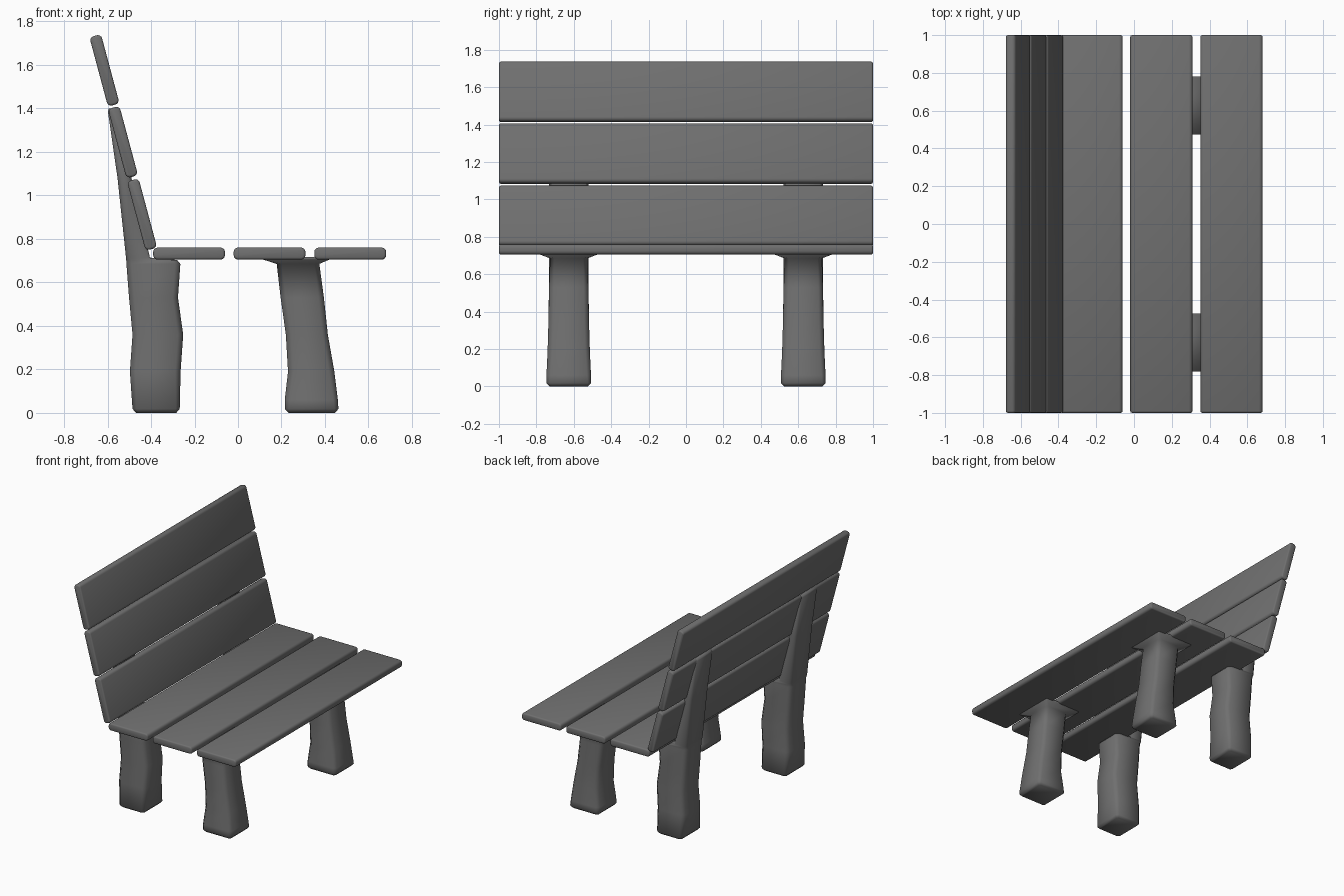
import bpy, bmesh
from math import radians
from mathutils import Vector

if "Cube" in bpy.data.objects:
    bpy.data.objects.remove(bpy.data.objects["Cube"])

# Dark grey for the whole bench
dark = bpy.data.materials.new("dark_grey")
dark.diffuse_color = (0.16, 0.16, 0.16, 1)
dark.use_nodes = True
dark.node_tree.nodes["Principled BSDF"].inputs["Base Color"].default_value = dark.diffuse_color


def add_object(name, bm):
    """Turn a bmesh into a dark, fully smooth-shaded object."""
    bmesh.ops.recalc_face_normals(bm, faces=bm.faces[:])
    for f in bm.faces:
        f.smooth = True
    mesh = bpy.data.meshes.new(name)
    bm.to_mesh(mesh)
    bm.free()
    mesh.materials.append(dark)
    obj = bpy.data.objects.new(name, mesh)
    bpy.context.collection.objects.link(obj)
    return obj


def slat(name, x, z, tilt=0):
    """Plank 2 long, with rounded long edges; tilt is measured from flat."""
    bm = bmesh.new()
    bmesh.ops.create_cube(bm, size=1)
    bmesh.ops.scale(bm, vec=Vector((0.33, 2.0, 0.055)), verts=bm.verts[:])
    long_edges = [e for e in bm.edges if abs(e.verts[0].co.y - e.verts[1].co.y) > 1]
    bmesh.ops.bevel(bm, geom=long_edges, offset=0.02, segments=4,
                    profile=0.5, affect='EDGES')
    obj = add_object(name, bm)
    obj.location = (x, 0, z)
    obj.rotation_euler = (0, radians(tilt), 0)
    mod = obj.modifiers.new("soft_ends", 'BEVEL')
    mod.width, mod.segments = 0.01, 2
    mod.limit_method, mod.angle_limit = 'ANGLE', radians(50)


def leg(name, rings):
    """Loft of corner-cut rectangles (z, x0, x1, half width, cut) on each side."""
    for side, label in ((-1, "right"), (1, "left")):
        bm = bmesh.new()
        loops = []
        for z, x0, x1, h, c in rings:
            a, b, y0, y1 = x0 + c, x1 - c, 0.627 * side - h, 0.627 * side + h
            outline = ((a, y0), (b, y0), (x1, y0 + c), (x1, y1 - c),
                       (b, y1), (a, y1), (x0, y1 - c), (x0, y0 + c))
            loops.append([bm.verts.new((x, y, z)) for x, y in outline])
        for a, b in zip(loops, loops[1:]):
            for i in range(8):
                j = (i + 1) % 8
                bm.faces.new((a[i], a[j], b[j], b[i]))
        bm.faces.new(loops[0])
        bm.faces.new(loops[-1])
        add_object(f"{name}_{label}", bm)


# Seat planks
for n, x in enumerate((-0.225, 0.145, 0.516)):
    slat(f"seat_slat_{n + 1}", x, 0.7325)

# Backrest planks, leaning backwards
for n, (x, z) in enumerate(((-0.441, 0.912), (-0.529, 1.245), (-0.614, 1.575))):
    slat(f"back_slat_{n + 1}", x, z, 75)

# Front legs, flaring into a plate under the seat
leg("front_leg", [
    (0.0, 0.232, 0.445, 0.103, 0.012), (0.018, 0.215, 0.462, 0.12, 0.018),
    (0.06, 0.215, 0.459, 0.119, 0.022), (0.19, 0.23, 0.443, 0.113, 0.025),
    (0.36, 0.22, 0.413, 0.108, 0.025), (0.53, 0.196, 0.395, 0.105, 0.025),
    (0.685, 0.178, 0.374, 0.10, 0.022), (0.705, 0.115, 0.42, 0.153, 0.006),
    (0.716, 0.115, 0.42, 0.153, 0.006)])

# Rear legs, continuing up as tapered backrest supports
leg("rear_leg", [
    (0.0, -0.468, -0.284, 0.103, 0.012), (0.018, -0.485, -0.268, 0.12, 0.018),
    (0.19, -0.497, -0.264, 0.113, 0.025), (0.36, -0.485, -0.252, 0.108, 0.025),
    (0.53, -0.501, -0.276, 0.106, 0.025), (0.685, -0.513, -0.265, 0.105, 0.025),
    (0.703, -0.514, -0.28, 0.104, 0.022), (0.714, -0.515, -0.405, 0.105, 0.015),
    (1.08, -0.554, -0.49, 0.105, 0.015), (1.385, -0.598, -0.558, 0.10, 0.012),
    (1.40, -0.594, -0.566, 0.09, 0.01)])
